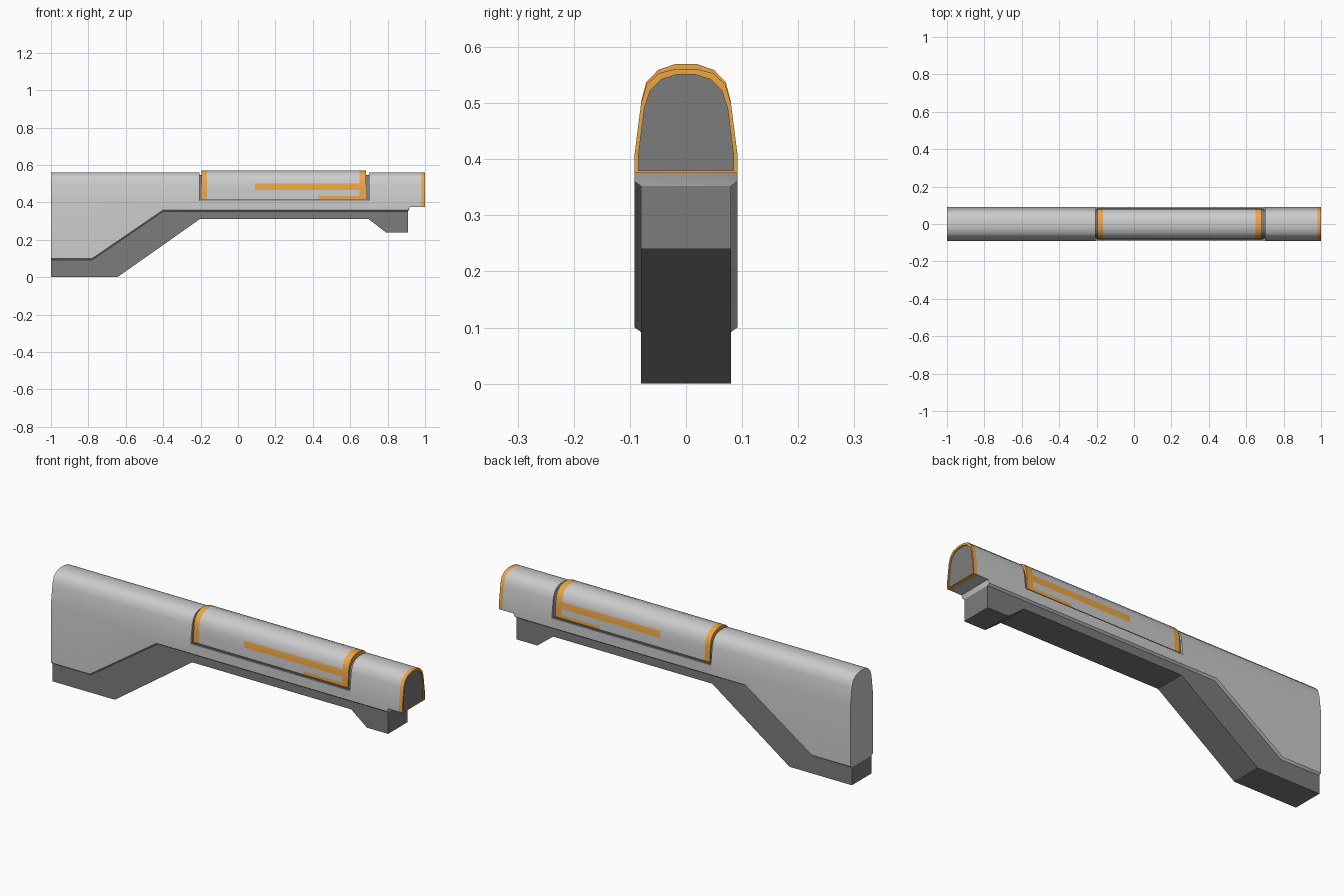
import bpy, bmesh, math

if "Cube" in bpy.data.objects:
    bpy.data.objects.remove(bpy.data.objects["Cube"])

def material(name, rgb):
    m = bpy.data.materials.new(name)
    m.diffuse_color = (*rgb, 1)
    m.use_nodes = True
    m.node_tree.nodes["Principled BSDF"].inputs["Base Color"].default_value = m.diffuse_color
    return m

GREY = material("grey", (0.8, 0.8, 0.8))
DARK = material("dark_grey", (0.2, 0.2, 0.2))
ORANGE = material("orange", (0.85, 0.38, 0.06))
MATS = [GREY, DARK, ORANGE]

def finish(name, bm, angle=32):
    bmesh.ops.recalc_face_normals(bm, faces=bm.faces)
    me = bpy.data.meshes.new(name)
    bm.to_mesh(me)
    bm.free()
    for m in MATS:
        me.materials.append(m)
    ob = bpy.data.objects.new(name, me)
    bpy.context.collection.objects.link(ob)
    bpy.ops.object.select_all(action='DESELECT')
    ob.select_set(True)
    bpy.context.view_layer.objects.active = ob
    bpy.ops.object.shade_smooth_by_angle(angle=math.radians(angle))
    return ob

def loft(name, stations, pick=lambda seg, row: 0, end=0):
    """stations: (x, half section from bottom to top); mirrored in y, capped."""
    bm = bmesh.new()
    rings = []
    for x, half in stations:
        pts = list(half) + [(-y, z) for y, z in reversed(half)]
        rings.append([bm.verts.new((x, y, z)) for y, z in pts])
    n = len(rings[0])
    for s in range(len(rings) - 1):
        a, b = rings[s], rings[s + 1]
        for i in range(n):
            j = (i + 1) % n
            f = bm.faces.new((a[i], a[j], b[j], b[i]))
            f.material_index = pick(s, min(i, n - 2 - i) if i < n - 1 else -1)
    bm.faces.new(rings[0]).material_index = pick(0, 0)
    bm.faces.new(rings[-1]).material_index = end
    return finish(name, bm)

W = 0.0915
ARCH = [(W, 0.41), (0.080, 0.50), (0.070, 0.533), (0.049, 0.553), (0.018, 0.561)]

def section(zb, top=ARCH):
    # chamfered bottom edge, straight side, arched top
    return [(0.08, zb - 0.008), (W, zb)] + top

# Rear stock
loft("stock", [(x, section(z)) for x, z in
               ((-1, 0.1), (-0.78, 0.1), (-0.4, 0.36), (-0.205, 0.36))])

# Rail below the sliding cover
loft("receiver_rail", [(x, section(0.36, [(W, 0.41)])) for x in (-0.205, 0.7)])

# Front housing with stepped underside
BARE = [(W - 0.001, 0.375), (W, 0.376)] + ARCH
loft("front_housing", [(0.7, section(0.36)), (0.91, section(0.36)),
                       (0.918, BARE), (0.98, BARE)])

# Orange muzzle ring with dark recessed face
BORE = [(0.084, 0.38), (0.085, 0.381), (0.085, 0.405), (0.074, 0.492),
        (0.064, 0.522), (0.044, 0.542), (0.016, 0.551)]
loft("muzzle_ring", [(0.98, BARE), (1.0, BARE), (1.0, BORE), (0.994, BORE)],
     lambda seg, row: 2, end=1)

# Dark inner core seen in the gaps around the cover
CORE = [(0.078, 0.40), (0.078, 0.42), (0.073, 0.49), (0.062, 0.522),
        (0.042, 0.54), (0.015, 0.547)]
loft("inner_core", [(-0.21, CORE), (0.705, CORE)], lambda s, r: 1, end=1)

# Dark ledge strip under the cover
loft("cover_ledge", [(x, [(0.086, 0.405), (0.086, 0.414)]) for x in (-0.204, 0.699)],
     lambda s, r: 1, end=1)

# Sliding cover with orange end bands and side stripes
COVER = [(0.0835, 0.418), (0.083, 0.435), (0.082, 0.467), (0.080, 0.502),
         (0.071, 0.537), (0.050, 0.559), (0.018, 0.570)]
def cover_mat(seg, row):
    band = seg in (0, 4)
    stripe = row == 2 and seg in (2, 3)
    low_stripe = row == 0 and seg == 3
    return 2 if band or stripe or low_stripe else 0
loft("sliding_cover", [(x, COVER) for x in (-0.195, -0.165, 0.09, 0.43, 0.65, 0.685)],
     cover_mat, end=2)

# Dark underside: grip foot, sloped neck, fore-end and front block
GRIP = [(-1, 0), (-0.645, 0), (-0.205, 0.31), (0.7, 0.31), (0.79, 0.24), (0.91, 0.24),
        (0.91, 0.352), (-0.4, 0.352), (-0.78, 0.092), (-1, 0.092)]
bm = bmesh.new()
face = bm.faces.new([bm.verts.new((x, -0.08, z)) for x, z in GRIP])
ext = bmesh.ops.extrude_face_region(bm, geom=[face])
bmesh.ops.translate(bm, vec=(0, 0.16, 0),
                    verts=[g for g in ext["geom"] if isinstance(g, bmesh.types.BMVert)])
for f in bm.faces:
    f.material_index = 1
finish("lower_grip", bm, 20)
